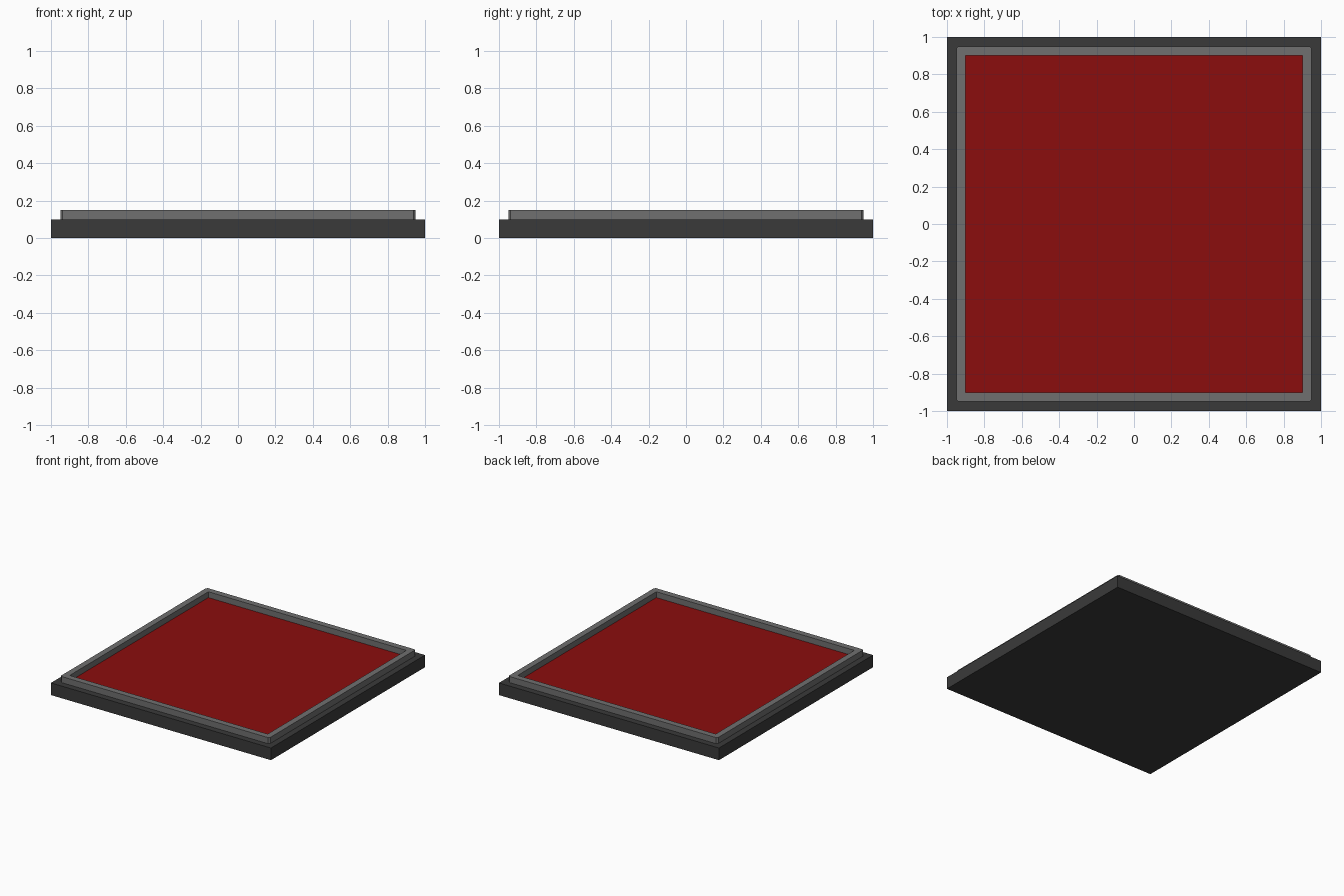
import bpy, bmesh

cube = bpy.data.objects.get("Cube")
if cube:
    bpy.data.objects.remove(cube, do_unlink=True)


def material(name, rgb):
    m = bpy.data.materials.new(name)
    m.use_nodes = True
    m.diffuse_color = (*rgb, 1)
    m.node_tree.nodes["Principled BSDF"].inputs["Base Color"].default_value = (*rgb, 1)
    return m


charcoal = material("charcoal", (0.042, 0.042, 0.042))
grey = material("mid grey", (0.16, 0.16, 0.16))
red = material("deep red", (0.26, 0.004, 0.004))


def finish(bm, name, mat):
    bmesh.ops.recalc_face_normals(bm, faces=bm.faces)
    me = bpy.data.meshes.new(name)
    bm.to_mesh(me)
    bm.free()
    me.materials.append(mat)
    ob = bpy.data.objects.new(name, me)
    bpy.context.collection.objects.link(ob)
    return ob


def slab(name, half, z0, z1, mat):
    bm = bmesh.new()
    bmesh.ops.create_cube(bm, size=1)
    for v in bm.verts:
        v.co = (v.co.x * 2 * half, v.co.y * 2 * half, z0 if v.co.z < 0 else z1)
    return finish(bm, name, mat)


def square(half, cut):
    """Eight-point square outline with corners trimmed by cut."""
    a, b = half, half - cut
    return [(b, -a), (a, -b), (a, b), (b, a), (-b, a), (-a, b), (-a, -b), (-b, -a)]


def frame(name, outer, inner, cut, z0, z1, mat):
    # Four rings of points: outer low, outer high, inner high, inner low
    bm = bmesh.new()
    sq = [(1, -1), (1, 1), (-1, 1), (-1, -1)]
    inside = [(sq[i // 2][0] * inner, sq[i // 2][1] * inner) for i in range(8)]
    outside = square(outer, cut)
    outside = outside[0:8]
    rings = [[bm.verts.new((x, y, z)) for x, y in pts]
             for pts, z in ((outside, z0), (outside, z1), (inside, z1), (inside, z0))]
    for r in range(4):
        a, b = rings[r], rings[(r + 1) % 4]
        for i in range(8):
            j = (i + 1) % 8
            bm.faces.new((a[i], a[j], b[j], b[i]))
    bmesh.ops.remove_doubles(bm, verts=bm.verts, dist=1e-5)
    return finish(bm, name, mat)


# Square base, raised rim with trimmed corners, and coloured inlay
slab("base", 1.0, 0.0, 0.1, charcoal)
frame("raised_rim", 0.95, 0.90, 0.012, 0.1, 0.15, grey)
slab("inlay_panel", 0.90, 0.1, 0.102, red)
